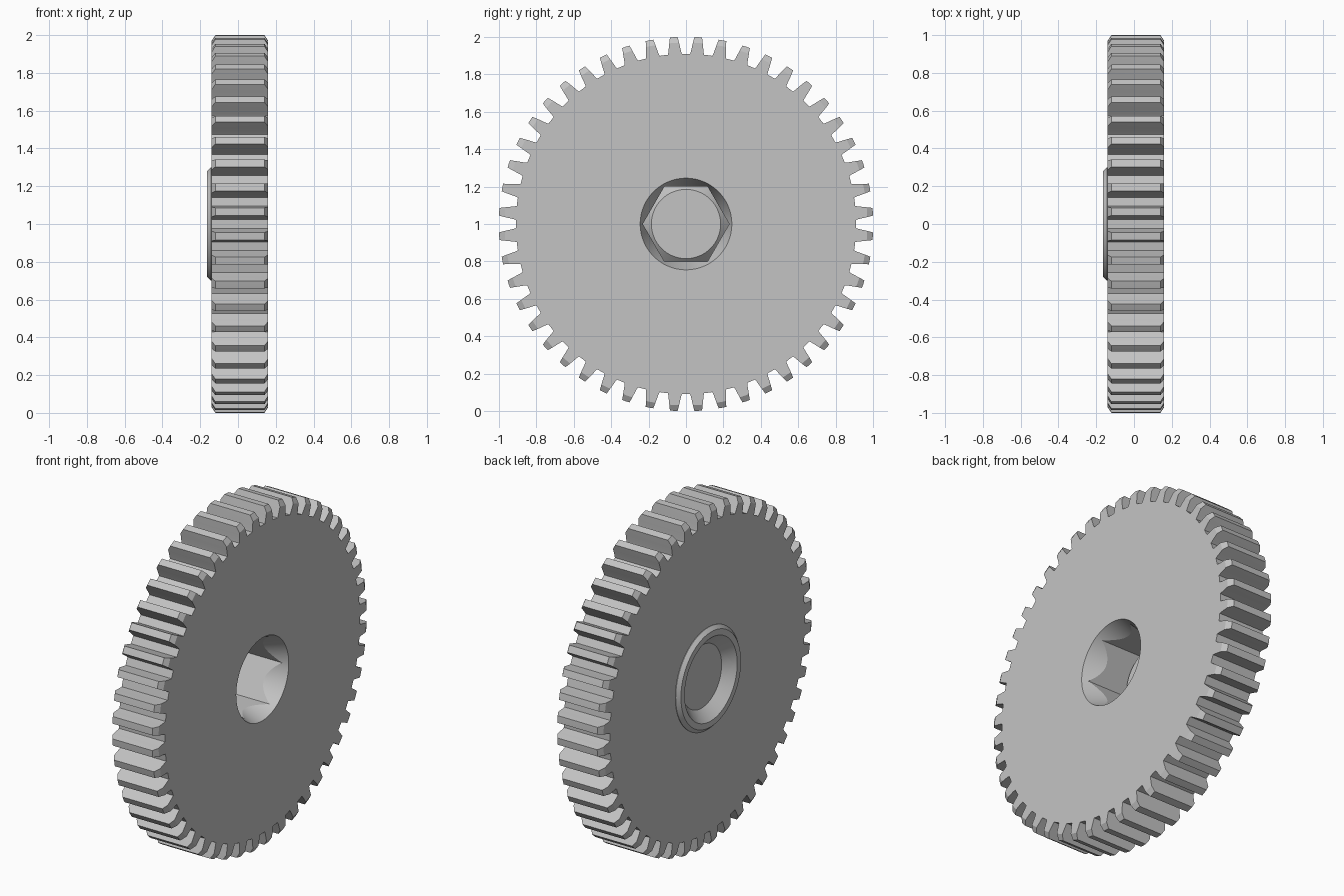
import bpy, bmesh
from math import pi, cos, sin, radians

cube = bpy.data.objects.get("Cube")
if cube:
    bpy.data.objects.remove(cube, do_unlink=True)

TEETH = 48
BACK, FACE, HUB = -0.14, 0.16, -0.163   # positions along the axle (x)

steel = bpy.data.materials.new("light_grey_metal")
steel.use_nodes = True
GREY = (0.55, 0.55, 0.55, 1)
steel.diffuse_color = GREY
steel.node_tree.nodes["Principled BSDF"].inputs["Base Color"].default_value = GREY


def stack(name, sections):
    """Solid from (x, [(radius, angle), ...]) sections along the x axis."""
    bm = bmesh.new()
    rings = [[bm.verts.new((x, r * cos(a), 1 + r * sin(a))) for r, a in pts]
             for x, pts in sections]
    n = len(rings[0])
    for lo, hi in zip(rings, rings[1:]):
        for i in range(n):
            j = (i + 1) % n
            bm.faces.new((lo[i], lo[j], hi[j], hi[i]))
    bm.faces.new(rings[0][::-1])
    bm.faces.new(rings[-1])
    bmesh.ops.recalc_face_normals(bm, faces=bm.faces)
    mesh = bpy.data.meshes.new(name)
    bm.to_mesh(mesh)
    bm.free()
    ob = bpy.data.objects.new(name, mesh)
    bpy.context.collection.objects.link(ob)
    ob.data.materials.append(steel)
    return ob


def circle(r, n):
    return [(r, 2 * pi * i / n) for i in range(n)]


def turned(name, profile, n=96):
    return stack(name, [(x, circle(r, n)) for x, r in profile])


def combine(target, tool, operation):
    mod = target.modifiers.new(operation.lower(), 'BOOLEAN')
    mod.operation, mod.object, mod.solver = operation, tool, 'EXACT'
    bpy.context.view_layer.objects.active = target
    bpy.ops.object.modifier_apply(modifier=mod.name)
    bpy.data.objects.remove(tool, do_unlink=True)


# Toothed body: flank given as (radius, half width)
flank = [(0.91, 0.037), (0.925, 0.0335), (0.96, 0.028), (1.02, 0.017)]
outline = []
for t in range(TEETH):
    mid = 2 * pi * (t + 0.5) / TEETH
    outline += [(r, mid - w / r) for r, w in flank]
    outline += [(r, mid + w / r) for r, w in reversed(flank)]
gear = stack("gear_wheel", [(BACK, outline), (FACE, outline)])

# Turned blank trims the tooth tips and chamfers their ends
e = 0.02
slope = 0.031 / e
blank = turned("tip_trim", [(BACK - e, 0.97 - slope * e), (BACK + e, 1.001),
                            (FACE - e, 1.001), (FACE + e, 0.97 - slope * e)], 192)
combine(gear, blank, 'INTERSECT')

# Raised collar with a chamfered rim on the back
collar = turned("collar", [(HUB, 0.28), (HUB + 0.02, 0.30), (-0.08, 0.30)])
combine(gear, collar, 'UNION')

# Hexagonal bore with a conical lead-in at each end
bore = stack("hex_bore", [(x, circle(0.231, 6)) for x in (-0.4, 0.4)])
combine(gear, bore, 'DIFFERENCE')
lead = turned("face_lead_in", [(FACE - 0.15, 0.185), (FACE + 0.05, 0.265)])
combine(gear, lead, 'DIFFERENCE')
lead = turned("collar_lead_in", [(HUB - 0.04, 0.285), (HUB + 0.06, 0.185)])
combine(gear, lead, 'DIFFERENCE')

bpy.ops.object.select_all(action='DESELECT')
gear.select_set(True)
bpy.context.view_layer.objects.active = gear
bpy.ops.object.shade_smooth_by_angle(angle=radians(20))
